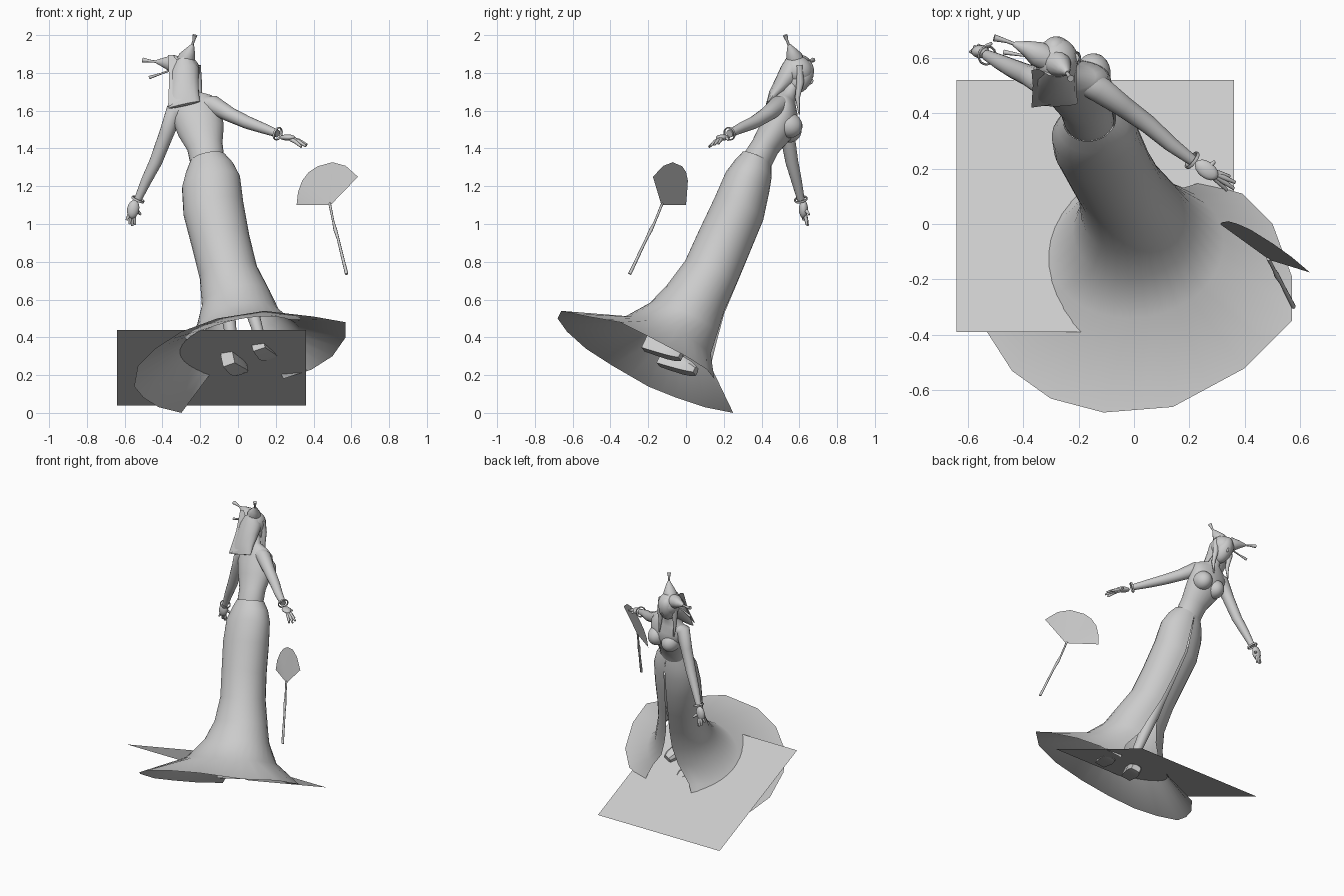
import bpy, bmesh, math
from mathutils import Vector, Matrix

clay = bpy.data.materials.new("light grey")
clay.diffuse_color = (0.6, 0.6, 0.6, 1)

# Leaning body frame: U sideways, V forward, A along the spine
A = Vector((-0.195, 0.417, 0.888)).normalized()
U = Vector((0.977, 0, 0.214)).normalized()
V = A.cross(U).normalized()
LEAN = Matrix((U, V, A)).transposed()


def make(name, verts, faces, angle=60):
    me = bpy.data.meshes.new(name)
    me.from_pydata([tuple(v) for v in verts], [], faces)
    bm = bmesh.new()
    bm.from_mesh(me)
    bmesh.ops.recalc_face_normals(bm, faces=bm.faces)
    bm.to_mesh(me)
    bm.free()
    me.materials.append(clay)
    ob = bpy.data.objects.new(name, me)
    bpy.context.scene.collection.objects.link(ob)
    bpy.ops.object.select_all(action='DESELECT')
    ob.select_set(True)
    bpy.context.view_layer.objects.active = ob
    if angle:
        bpy.ops.object.shade_smooth_by_angle(angle=math.radians(angle))
    return ob


def loft(name, rings, closed=True, caps=True, angle=60):
    n = len(rings[0])
    verts = [p for r in rings for p in r]
    faces = []
    for i in range(len(rings) - 1):
        for j in range(n if closed else n - 1):
            k = (j + 1) % n
            faces.append((i * n + j, i * n + k, (i + 1) * n + k, (i + 1) * n + j))
    if caps:
        faces += [tuple(range(n)), tuple(range(len(verts) - n, len(verts)))]
    return make(name, verts, faces, angle)


def ellipse(c, ru, rv, n=24, start=0.0, end=None):
    # angles run from the front around the right side and the back
    end = 2 * math.pi if end is None else end
    full = abs(end - start - 2 * math.pi) < 1e-6 and start == 0
    steps = n if full else n - 1
    return [Vector(c) + U * ru * math.sin(t) + V * rv * math.cos(t)
            for t in (start + (end - start) * i / steps for i in range(n))]


def body(name, rows, n=24):
    return loft(name, [ellipse(r[:3], r[3], r[4], n) for r in rows])


def tube(name, pts, radii, n=12):
    pts = [Vector(p) for p in pts]
    rings = []
    for i, p in enumerate(pts):
        t = (pts[min(i + 1, len(pts) - 1)] - pts[max(i - 1, 0)]).normalized()
        ref = Vector((0, 1, 0)) if abs(t.y) < 0.8 else Vector((1, 0, 0))
        s = t.cross(ref).normalized()
        w = t.cross(s)
        rings.append([p + radii[i] * (s * math.cos(a) + w * math.sin(a))
                      for a in (2 * math.pi * k / n for k in range(n))])
    return loft(name, rings)


def ball(name, c, size, frame=LEAN, segs=24):
    bm = bmesh.new()
    bmesh.ops.create_uvsphere(bm, u_segments=segs, v_segments=segs // 2, radius=1)
    verts = [Vector(c) + frame @ Vector(v.co[i] * size[i] for i in range(3)) for v in bm.verts]
    faces = [tuple(v.index for v in f.verts) for f in bm.faces]
    bm.free()
    return make(name, verts, faces)


# Ground sheet, tilted
make("ground_sheet", [(-.64, -.39, .44), (.36, -.39, .44), (.36, .52, .04), (-.64, .52, .04)],
     [(0, 1, 2, 3)], 0)

# Long skirt, open down the front: centre, half width, half depth, slit half angle
skirt = [(-.16, .375, 1.345, .096, .084, .4), (-.15, .355, 1.29, .130, .108, .6),
         (-.143, .325, 1.22, .157, .127, 1), (-.13, .28, 1.08, .162, .142, 2),
         (-.09, .20, .90, .155, .147, 3), (-.05, .13, .74, .155, .15, 5),
         (-.01, .05, .60, .185, .17, 10), (0, -.01, .49, .225, .205, 18),
         (.01, -.09, .38, .32, .275, 28)]
hem = [(.24, .15, .18), (.39, .11, .23), (.5, 0, .30), (.57, -.19, .40), (.57, -.35, .48),
       (.4, -.52, .51), (.14, -.66, .54), (-.11, -.68, .50), (-.3, -.63, .43), (-.44, -.53, .34),
       (-.53, -.39, .25), (-.55, -.2, .14), (-.5, -.05, .08), (-.42, .1, .03), (-.3, .25, 0)]
edge = []
for p, q in zip(hem, hem[1:]):
    edge += [Vector(p), (Vector(p) + Vector(q)) / 2]
edge.append(Vector(hem[-1]))
rings = [ellipse(r[:3], r[3], r[4], len(edge), math.radians(r[5]),
                 2 * math.pi - math.radians(r[5])) for r in skirt]
loft("skirt", rings + [edge], closed=False, caps=False, angle=80)

# Torso and neck
body("torso", [(-.16, .37, 1.31, .09, .078), (-.165, .385, 1.35, .092, .08),
               (-.175, .42, 1.41, .095, .076), (-.195, .475, 1.49, .122, .09),
               (-.212, .51, 1.56, .132, .09), (-.225, .525, 1.61, .135, .072),
               (-.24, .53, 1.655, .105, .055), (-.243, .545, 1.685, .042, .04),
               (-.255, .57, 1.74, .032, .032), (-.26, .585, 1.77, .03, .03)])
for side, c in (("left", (-.255, .535, 1.50)), ("right", (-.148, .54, 1.525))):
    ball(side + "_bust", c, (.064, .078, .068))

# Legs and shoes
for side, hip, knee, ankle, toe in (
        ("right", (-.09, .29, 1.15), (.01, .13, .75), (.11, -.12, .42), (.135, -.12, .345)),
        ("left", (-.18, .29, 1.12), (-.08, .15, .72), (-.03, -.04, .36), (-.02, -.04, .265))):
    tube(side + "_leg", [hip, knee, ankle, toe], [.07, .05, .028, .028], 14)
    turn = V * .98 + U * (.25 if side == "right" else .3)
    turn.normalize()
    across = turn.cross(A)
    rows = [(-.10, .034, .055), (-.05, .038, .052), (.03, .045, .045), (.08, .042, .035),
            (.11, .03, .022)]
    shoe = [[Vector(toe) + turn * f + across * w * sx + A * (h * sz - .01)
             for sx, sz in ((-1, -.7), (1, -.7), (1, .5), (.6, 1), (-.6, 1), (-1, .5))]
            for f, w, h in rows]
    loft(side + "_shoe", shoe, angle=40)

# Arms, hands and bracelets
arms = {
    "right": ([(-.19, .52, 1.635), (-.13, .49, 1.63), (-.04, .425, 1.578), (.05, .36, 1.537),
               (.13, .29, 1.508), (.21, .23, 1.478)],
              (.262, .195, 1.458), (.048, .030, .016),
              [(.365, .15, 1.42), (.36, .128, 1.412), (.335, .122, 1.408), (.345, .172, 1.425),
               (.29, .225, 1.445)]),
    "left": ([(-.27, .525, 1.615), (-.335, .515, 1.595), (-.378, .535, 1.48), (-.435, .56, 1.33),
              (-.485, .585, 1.23), (-.53, .608, 1.13)],
             (-.555, .622, 1.078), (.032, .024, .05),
             [(-.545, .64, .995), (-.56, .645, .99), (-.575, .64, 1.0), (-.59, .622, 1.02),
              (-.515, .652, 1.05)])}
for side, (path, palm, size, tips) in arms.items():
    tube(side + "_arm", path, [.045, .05, .039, .034, .028, .020], 16)
    ball(side + "_palm", palm, size, Matrix.Rotation(-.65, 3, 'Z') if side == "right"
         else Matrix.Rotation(.2, 3, 'Y'), 16)
    for i, tip in enumerate(tips):
        p, t = Vector(palm), Vector(tip)
        mid = p.lerp(t, .6) + Vector((0, 0, .006))
        tube(f"{side}_finger_{i + 1}", [p, mid, t], [.011, .010, .006], 8)
    # bracelet hoop around the wrist
    w = Vector(path[-1])
    t = (w - Vector(path[-2])).normalized()
    q = t.to_track_quat('Z', 'Y').to_matrix()
    hoop = []
    for i in range(24):
        a = 2 * math.pi * i / 24
        d = q @ Vector((math.cos(a), math.sin(a), 0))
        hoop.append([w + d * (.033 + .004 * math.cos(b)) + t * .007 * math.sin(b)
                     for b in (math.pi * k / 3 for k in range(6))])
    loft(side + "_bracelet", hoop + [hoop[0]], caps=False)

# Head, nose and hair
ball("head", (-.275, .605, 1.782), (.060, .066, .098))
ball("nose", (-.268, .660, 1.756), (.008, .014, .018), segs=12)
ball("hair_cap", (-.28, .590, 1.812), (.078, .084, .078))
body("back_hair", [(-.285, .575, 1.865, .05, .045), (-.285, .56, 1.81, .08, .062),
                   (-.286, .525, 1.75, .08, .055), (-.286, .475, 1.685, .08, .038),
                   (-.285, .437, 1.63, .085, .014)], 16)
for side, x in (("right", -.215), ("left", -.335)):
    tube(side + "_lock", [(x, .60, 1.84), (x + .004, .605, 1.75), (x + .012, .59, 1.67),
                          (x + .015, .60, 1.58)], [.018, .020, .013, .004], 8)

# Pointed hair buns with pins
tube("top_bun", [(-.285, .585, 1.85), (-.268, .572, 1.885), (-.252, .557, 1.92), (-.24, .545, 1.95)],
     [.045, .045, .026, .008], 14)
tube("top_pin", [(-.245, .55, 1.935), (-.235, .535, 1.97), (-.228, .525, 2.0)], [.006, .007, .013], 8)
tube("side_bun", [(-.31, .595, 1.84), (-.35, .615, 1.85), (-.39, .635, 1.855), (-.435, .65, 1.86)],
     [.045, .046, .028, .008], 14)
tube("side_pin", [(-.42, .645, 1.858), (-.46, .66, 1.862), (-.505, .672, 1.868)], [.006, .007, .013], 8)
tube("low_pin", [(-.34, .60, 1.82), (-.41, .61, 1.795), (-.47, .62, 1.775)], [.005, .005, .009], 8)
# upswept strand at the side of the head
make("side_strand", [(-.37, .555, 1.895), (-.345, .56, 1.895), (-.30, .53, 1.84), (-.30, .43, 1.66),
                     (-.37, .42, 1.62), (-.365, .50, 1.76)], [(0, 1, 2, 5), (5, 2, 3, 4)])

# Floating hand fan
rim = [(.31, 0, 1.1), (.318, .006, 1.17), (.34, .01, 1.23), (.375, 0, 1.275), (.42, -.02, 1.305),
       (.5, -.07, 1.327), (.57, -.12, 1.308), (.635, -.175, 1.25)]
make("fan_blade", rim + [(.49, -.13, 1.1)], [(8, i, i + 1) for i in range(7)], 60)
tube("fan_handle", [(.485, -.125, 1.11), (.505, -.165, 1.01), (.515, -.185, .97), (.53, -.21, .92),
                    (.575, -.298, .735)], [.007, .006, .010, .007, .009], 8)
